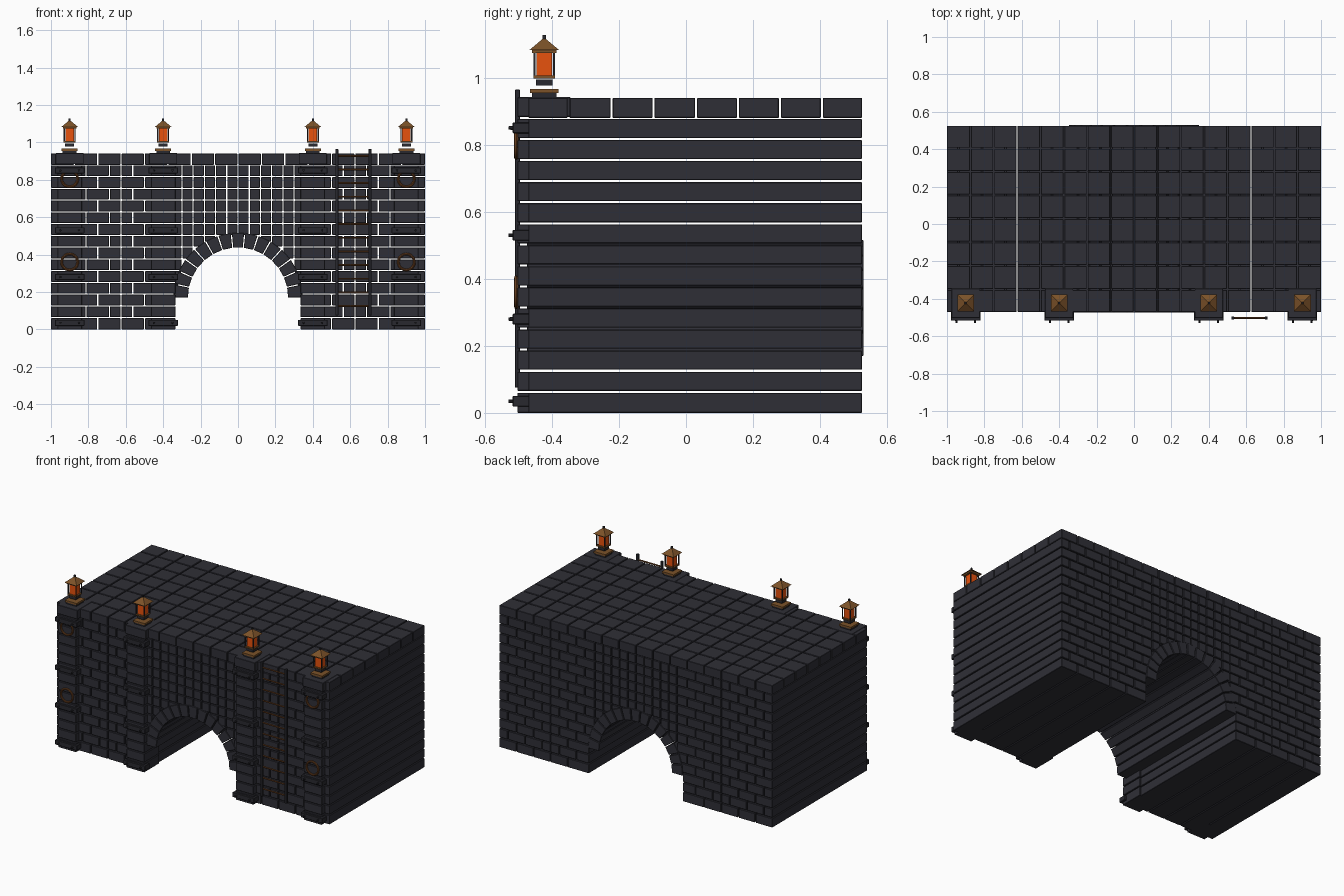
import bpy, bmesh, math
from mathutils import Matrix, Vector

if "Cube" in bpy.data.objects:
    bpy.data.objects.remove(bpy.data.objects["Cube"])

def mat(name, col):
    m = bpy.data.materials.new(name)
    m.diffuse_color = (*col, 1)
    m.use_nodes = True
    m.node_tree.nodes["Principled BSDF"].inputs["Base Color"].default_value = m.diffuse_color
    return m

STONE = mat("dark slate stone", (0.028, 0.028, 0.037))
IRON = mat("dark iron", (0.022, 0.022, 0.028))
COPPER = mat("aged copper", (0.20, 0.085, 0.022))
RUST = mat("rusty brown", (0.14, 0.05, 0.014))
GLOW = mat("orange glass", (0.80, 0.085, 0.004))

def finish(name, bm, material, bevel=0.0):
    bmesh.ops.recalc_face_normals(bm, faces=bm.faces)
    me = bpy.data.meshes.new(name)
    bm.to_mesh(me)
    bm.free()
    me.materials.append(material)
    ob = bpy.data.objects.new(name, me)
    bpy.context.collection.objects.link(ob)
    if bevel:
        b = ob.modifiers.new("chamfer", 'BEVEL')
        b.width, b.segments = bevel, 1
    return ob

def box(bm, x0, x1, y0, y1, z0, z1):
    m = Matrix.Translation(((x0 + x1) / 2, (y0 + y1) / 2, (z0 + z1) / 2))
    bmesh.ops.create_cube(bm, size=1, matrix=m @ Matrix.Diagonal((x1 - x0, y1 - y0, z1 - z0, 1)))

def boxes(name, material, items, bevel=0.0):
    bm = bmesh.new()
    for b in items:
        box(bm, *b)
    return finish(name, bm, material, bevel)

F, B = -0.47, 0.525          # front and back of the wall
ROWS, H = 14, 0.88 / 14      # stone courses
G = 0.003                    # half joint
CZ, RO, RI = 0.17, 0.347, 0.268   # arch
PILASTERS = (-0.9, -0.4, 0.4, 0.9)

def arch_half_width(z):
    if z < CZ:
        return 0.345
    r = 0.325
    return math.sqrt(max(0, r * r - (z - CZ) ** 2))

# Side walls: running bond, with a straight joint at x = 0.625
walls = []
for row in range(ROWS):
    z0, z1 = row * H + (G if row else 0), (row + 1) * H - G
    inner = max(0.3, arch_half_width((z0 + z1) / 2))
    for lo, hi in ((inner, 0.625), (0.625, 1.0)):
        off = 0.0625 if row % 2 else 0.0
        cuts = [1.0 - off - 0.125 * k for k in range(8)]
        cuts = sorted([lo, hi] + [c for c in cuts if lo + 0.03 < c < hi - 0.03])
        for a, b in zip(cuts, cuts[1:]):
            b2 = b if b == 1.0 else b - G
            a2 = a if a == inner and inner > 0.3 else a + G
            for s in (-1, 1):
                xs = sorted((s * a2, s * b2))
                walls.append((xs[0], xs[1], F, B, z0, z1))
boxes("side_wall_stones", STONE, walls, 0.002)

# Narrow stones above the arch
spandrel = []
for row in range(ROWS):
    for c in range(10):
        x0, x1 = -0.3 + c * 0.06, -0.24 + c * 0.06
        xm = (x0 + x1) / 2
        zb = CZ + math.sqrt(0.335 ** 2 - xm ** 2)
        z0, z1 = max(row * H + G, zb), (row + 1) * H - G
        if z1 - z0 > 0.008:
            spandrel.append((x0 + G, x1 - G, F, B, z0, z1))
boxes("spandrel_stones", STONE, spandrel, 0.002)

# Arch ring of wedge stones
bm = bmesh.new()
N = 15
for i in range(N):
    a0 = math.pi * i / N + (0.010 if i else 0)
    a1 = math.pi * (i + 1) / N - (0.010 if i < N - 1 else 0)
    ring = [(RI, a0), (RO, a0), (RO, a1), (RI, a1)]
    vs = [bm.verts.new((r * math.cos(a), F - 0.004, CZ + r * math.sin(a))) for r, a in ring]
    f = bm.faces.new(vs)
    ext = bmesh.ops.extrude_face_region(bm, geom=[f])["geom"]
    bmesh.ops.translate(bm, vec=(0, B - F + 0.009, 0),
                        verts=[v for v in ext if isinstance(v, bmesh.types.BMVert)])
finish("arch_stones", bm, STONE, 0.002)

# Deck tiles
deck = []
yc = [F, -0.35, -0.222, -0.097, 0.03, 0.155, 0.28, 0.405, B]
for i in range(16):
    for y0, y1 in zip(yc, yc[1:]):
        x0, x1 = -1 + i * 0.125, -0.875 + i * 0.125
        deck.append((x0 + (G if i else 0), x1 - (G if i < 15 else 0),
                     y0 + (G if y0 > F else 0), y1 - (G if y1 < B else 0), 0.88, 0.94))
boxes("deck_tiles", STONE, deck, 0.002)

# Pilasters, their iron bands and rivets
pil, bands, bm = [], [], bmesh.new()
for px in PILASTERS:
    for row in range(ROWS + 1):
        top = 0.942 if row == ROWS else (row + 1) * H - G
        w = 0.075 if row == ROWS else 0.065
        pil.append((px - w, px + w, -0.503, -0.345, row * H + (G if row else 0), top))
    for z in (0.035, 0.28, 0.53, 0.85):
        bands.append((px - 0.079, px + 0.079, -0.517, -0.468, z - 0.016, z + 0.016))
        for dx in (-0.05, 0.05):
            m = Matrix.Translation((px + dx, -0.521, z)) @ Matrix.Rotation(math.pi / 2, 4, 'X')
            bmesh.ops.create_cone(bm, cap_ends=True, segments=8, radius1=0.006, radius2=0.005,
                                  depth=0.018, matrix=m)
boxes("pilaster_stones", STONE, pil, 0.002)
boxes("pilaster_bands", IRON, bands, 0.002)
finish("band_rivets", bm, IRON)

# Mooring rings on the outer pilasters
for px in (-0.9, 0.9):
    for z in (0.36, 0.805):
        bpy.ops.mesh.primitive_torus_add(major_radius=0.043, minor_radius=0.007, major_segments=24,
                                         minor_segments=8, location=(px, -0.506, z),
                                         rotation=(math.pi / 2, 0, 0))
        ob = bpy.context.object
        ob.name = "wall_ring"
        ob.data.materials.append(RUST)
        bpy.ops.object.shade_smooth_by_angle()

# Ladder
boxes("ladder_rails", IRON, [(x - 0.008, x + 0.008, -0.51, -0.495, 0.075, 0.965)
                             for x in (0.528, 0.706)], 0.002)
bm = bmesh.new()
for i in range(12):
    m = Matrix.Translation((0.617, -0.502, 0.125 + i * 0.073)) @ Matrix.Rotation(math.pi / 2, 4, 'Y')
    bmesh.ops.create_cone(bm, cap_ends=True, segments=8, radius1=0.005, radius2=0.005,
                          depth=0.178, matrix=m)
finish("ladder_rungs", bm, RUST)

# Lanterns
LY = -0.423
def sq(px, w, z0, z1):
    return (px - w, px + w, LY - w, LY + w, z0, z1)

plinth, trim, frame, glass, roof = [], [], [], [], bmesh.new()
for px in PILASTERS:
    plinth += [sq(px, 0.037, 0.94, 0.954), sq(px, 0.024, 0.977, 0.995)]
    trim += [sq(px, 0.043, 0.954, 0.966), sq(px, 0.032, 0.998, 1.006), sq(px, 0.036, 1.073, 1.083)]
    glass.append(sq(px, 0.023, 1.004, 1.075))
    for dx in (-0.029, 0.029):
        for dy in (-0.029, 0.029):
            frame.append((px + dx - 0.003, px + dx + 0.003, LY + dy - 0.003, LY + dy + 0.003,
                          1.0, 1.078))
    frame.append(sq(px, 0.005, 1.11, 1.127))
    m = Matrix.Translation((px, LY, 1.099)) @ Matrix.Rotation(math.pi / 4, 4, 'Z')
    bmesh.ops.create_cone(roof, cap_ends=True, segments=4, radius1=0.045 * math.sqrt(2),
                          radius2=0.006, depth=0.034, matrix=m)
boxes("lantern_plinths", IRON, plinth)
boxes("lantern_trim", COPPER, trim)
boxes("lantern_frames", IRON, frame)
boxes("lantern_glass", GLOW, glass)
finish("lantern_roofs", roof, COPPER)
